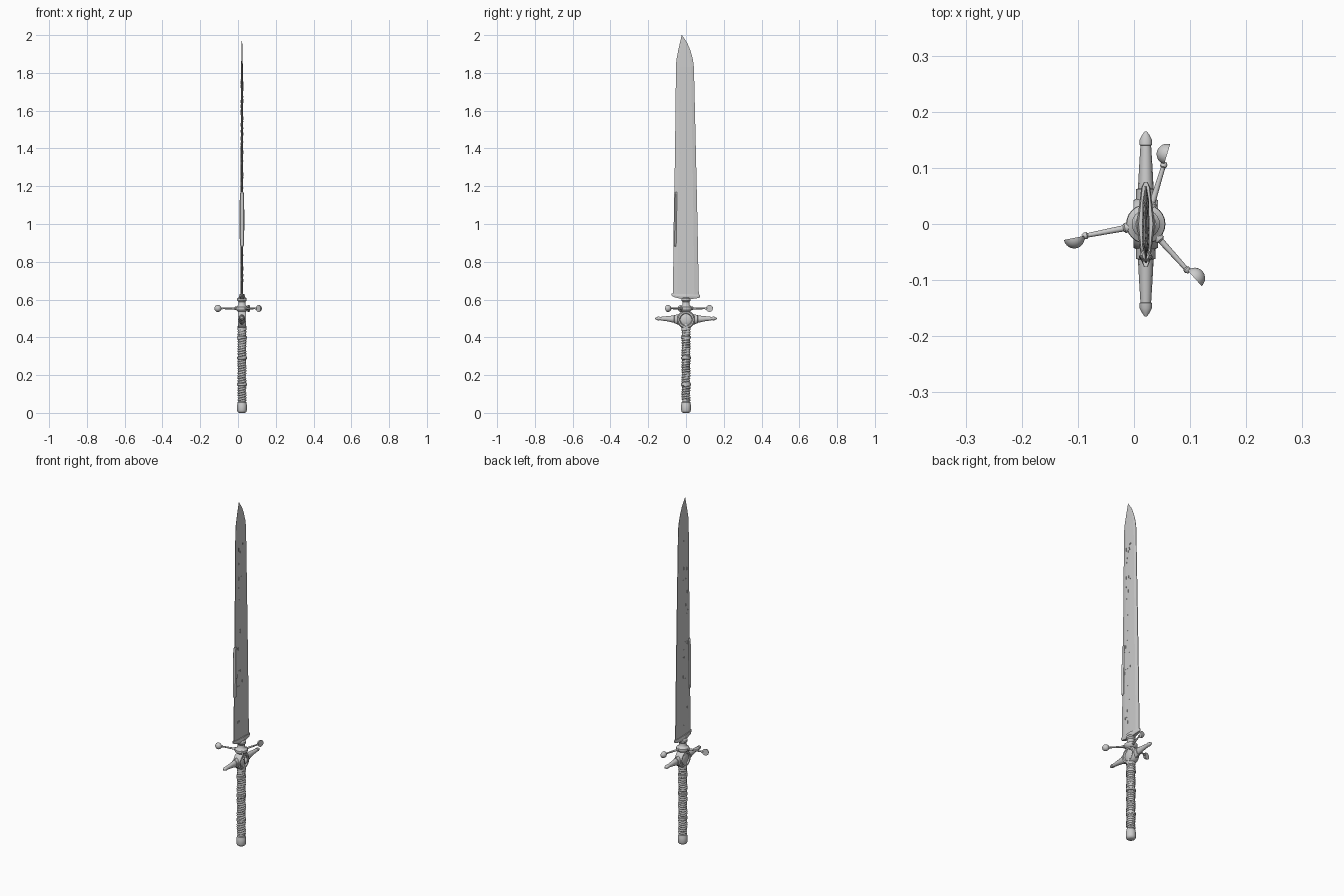
import bpy, bmesh, math, random
from mathutils import Vector, Matrix

if "Cube" in bpy.data.objects:
    bpy.data.objects.remove(bpy.data.objects["Cube"])

CX = 0.021  # sword axis
random.seed(4)


def finish(name, bm, smooth=None):
    bmesh.ops.recalc_face_normals(bm, faces=bm.faces)
    me = bpy.data.meshes.new(name)
    bm.to_mesh(me)
    bm.free()
    ob = bpy.data.objects.new(name, me)
    bpy.context.collection.objects.link(ob)
    if smooth:
        bpy.context.view_layer.objects.active = ob
        ob.select_set(True)
        bpy.ops.object.shade_smooth_by_angle(angle=math.radians(smooth))
        ob.select_set(False)
    return ob


def loft(bm, rings):
    """Skin a list of closed rings and cap the ends."""
    vs = [[bm.verts.new(p) for p in r] for r in rings]
    n = len(rings[0])
    for a, b in zip(vs, vs[1:]):
        for i in range(n):
            j = (i + 1) % n
            bm.faces.new((a[i], a[j], b[j], b[i]))
    bm.faces.new(vs[0][::-1])
    bm.faces.new(vs[-1])


def lathe(name, prof, mat, seg=24, squash=1.0):
    """Revolve (radius, height) pairs about local z, then place with mat."""
    bm = bmesh.new()
    loft(bm, [[mat @ Vector((r * squash * math.cos(t), r * math.sin(t), h))
               for t in [2 * math.pi * i / seg for i in range(seg)]] for r, h in prof])
    return finish(name, bm, 40)


AXIS = Matrix.Translation((CX, 0, 0))

# Pommel
lathe("pommel", [(.015, 0), (.023, .005), (.026, .014), (.026, .042), (.023, .05), (.023, .056),
                 (.019, .06)], AXIS)

# Grip core and spiral leather wrap
lathe("grip_core", [(.019, .05), (.020, .25), (.021, .46)], AXIS)
cu = bpy.data.curves.new("grip_wrap", 'CURVE')
cu.dimensions = '3D'
cu.bevel_depth = .0055
cu.bevel_resolution = 2
cu.use_fill_caps = True
sp = cu.splines.new('POLY')
turns, per = 30, 20
sp.points.add(turns * per)
for i, p in enumerate(sp.points):
    a = 2 * math.pi * i / per
    r = .0185 + .0012 * math.sin(i * .37)
    z = .064 + .388 * i / (turns * per)
    p.co = (CX + r * math.cos(a), r * math.sin(a), z + .003 * math.cos(a), 1)
bpy.context.collection.objects.link(bpy.data.objects.new("grip_wrap", cu))
for z in (.15, .29, .40):
    lathe("grip_band", [(.021, z - .008), (.0255, z - .005), (.0255, z + .005), (.021, z + .008)], AXIS)

# Central stem through the guard, hub disc and blade collar
lathe("stem", [(.023, .44), (.024, .455), (.020, .465), (.020, .535), (.026, .54), (.034, .547),
               (.035, .553), (.034, .56), (.024, .566), (.019, .572), (.019, .588),
               (.025, .595), (.025, .605), (.018, .612)], AXIS)

# Round medallion across the guard, with a raised rim on both faces
MED = Matrix.Translation((CX, 0, .494)) @ Matrix.Rotation(math.pi / 2, 4, 'Y')
lathe("guard_medallion", [(.010, -.022), (.022, -.020), (.030, -.016), (.034, -.022), (.042, -.022),
                          (.048, -.012), (.048, .012), (.042, .022), (.034, .022), (.030, .016),
                          (.022, .020), (.010, .022)], MED, 32)

# Tapered guard arms, mirrored
for s, side in ((1, "back"), (-1, "front")):
    bm = bmesh.new()
    # y, half width in x, lower z, upper z
    secs = [(.03, .018, .463, .523), (.062, .017, .475, .518), (.063, .014, .477, .516),
            (.10, .012, .485, .512), (.14, .0095, .491, .508), (.141, .0115, .489, .510),
            (.150, .011, .490, .509), (.158, .007, .494, .506), (.165, .002, .498, .502)]
    rings = []
    for y, w, lo, hi in secs:
        c, h = (lo + hi) / 2, (hi - lo) / 2
        rings.append([(CX + w * math.cos(k * math.pi / 6), s * y, c + h * math.sin(k * math.pi / 6))
                      for k in range(12)])
    loft(bm, rings)
    finish("guard_arm_" + side, bm, 40)

# Three spokes ending in half domes
for k, deg in enumerate((191, 73, -48)):
    R = Matrix.Translation((CX, 0, .553)) @ Matrix.Rotation(math.radians(deg), 4, 'Z')
    lathe("spoke_%d" % k, [(.009, .028), (.009, .038), (.0055, .041), (.004, .105), (.006, .107),
                           (.006, .112), (.003, .116)], R @ Matrix.Rotation(math.pi / 2, 4, 'Y'), 12)
    dome = [(.0187 * math.cos(t), .0187 * math.sin(t))
            for t in [i * math.pi / 2 / 8 for i in range(8)]] + [(.001, .0187)]
    lathe("spoke_dome_%d" % k, dome, R @ Matrix.Translation((.130, 0, 0))
          @ Matrix.Rotation(-math.pi / 2, 4, 'X'))

# Boat-shaped shoe under the blade
bm = bmesh.new()
secs = [(-.077, .003, .622, .633), (-.065, .008, .613, .630), (-.025, .013, .603, .630),
        (0, .016, .600, .630), (.025, .013, .602, .629), (.065, .008, .608, .626),
        (.075, .003, .612, .625)]
loft(bm, [[(CX - w * .8, y, lo), (CX + w * .8, y, lo), (CX + w, y, (lo + hi) / 2),
           (CX + w * .8, y, hi), (CX - w * .8, y, hi), (CX - w, y, (lo + hi) / 2)]
          for y, w, lo, hi in secs])
finish("blade_shoe", bm)

# Blade: thin lens section with a central ridge
stations = [(.615, -.070, .068), (1.0, -.064, .061), (1.4, -.058, .052), (1.83, -.053, .042),
            (1.87, -.051, .037), (1.92, -.041, .023), (1.96, -.032, .006), (2.0, -.0225, -.0215)]


def edges(z):
    for (z0, a0, b0), (z1, a1, b1) in zip(stations, stations[1:]):
        if z <= z1:
            f = (z - z0) / (z1 - z0)
            return a0 + f * (a1 - a0), b0 + f * (b1 - b0)


bm = bmesh.new()
rings = []
for z, a, b in stations:
    t = .0065 if z < 1.8 else .005 * (2.0 - z) / .2 + .0004
    m = 0 if z < 1.85 else (a + b) / 2
    e = t * .25
    rings.append([(CX - e, a, z), (CX - t * .85, a * .65 + m * .35, z), (CX - t, m, z),
                  (CX - t * .85, b * .65 + m * .35, z), (CX - e, b, z),
                  (CX + e, b, z), (CX + t * .85, b * .65 + m * .35, z), (CX + t, m, z),
                  (CX + t * .85, a * .65 + m * .35, z), (CX + e, a, z)])
loft(bm, rings)
finish("blade", bm)

# Thickened plate along the front edge of the blade
bm = bmesh.new()
rings = []
for z, w in ((.88, .006), (.89, .0115), (1.02, .0125), (1.16, .0115), (1.17, .006)):
    y = edges(z)[0]
    rings.append([(CX - w * .6, y - .001, z), (CX + w * .6, y - .001, z), (CX + w, y + .005, z),
                  (CX + w * .5, y + .014, z), (CX - w * .5, y + .014, z), (CX - w, y + .005, z)])
loft(bm, rings)
finish("edge_plate", bm)

# Small pits and scratches on both faces of the blade
bm = bmesh.new()
for i in range(90):
    z = random.uniform(.68, 1.78)
    a = edges(z)[0]
    y = random.uniform(a * .7, .006)
    x = CX + random.choice((-1, 1)) * .0062
    bmesh.ops.create_cube(bm, size=1, matrix=Matrix.Translation((x, y, z)) @ Matrix.Diagonal(
        (.0016, random.uniform(.002, .004), random.uniform(.003, .02), 1)))
finish("blade_scratches", bm)
